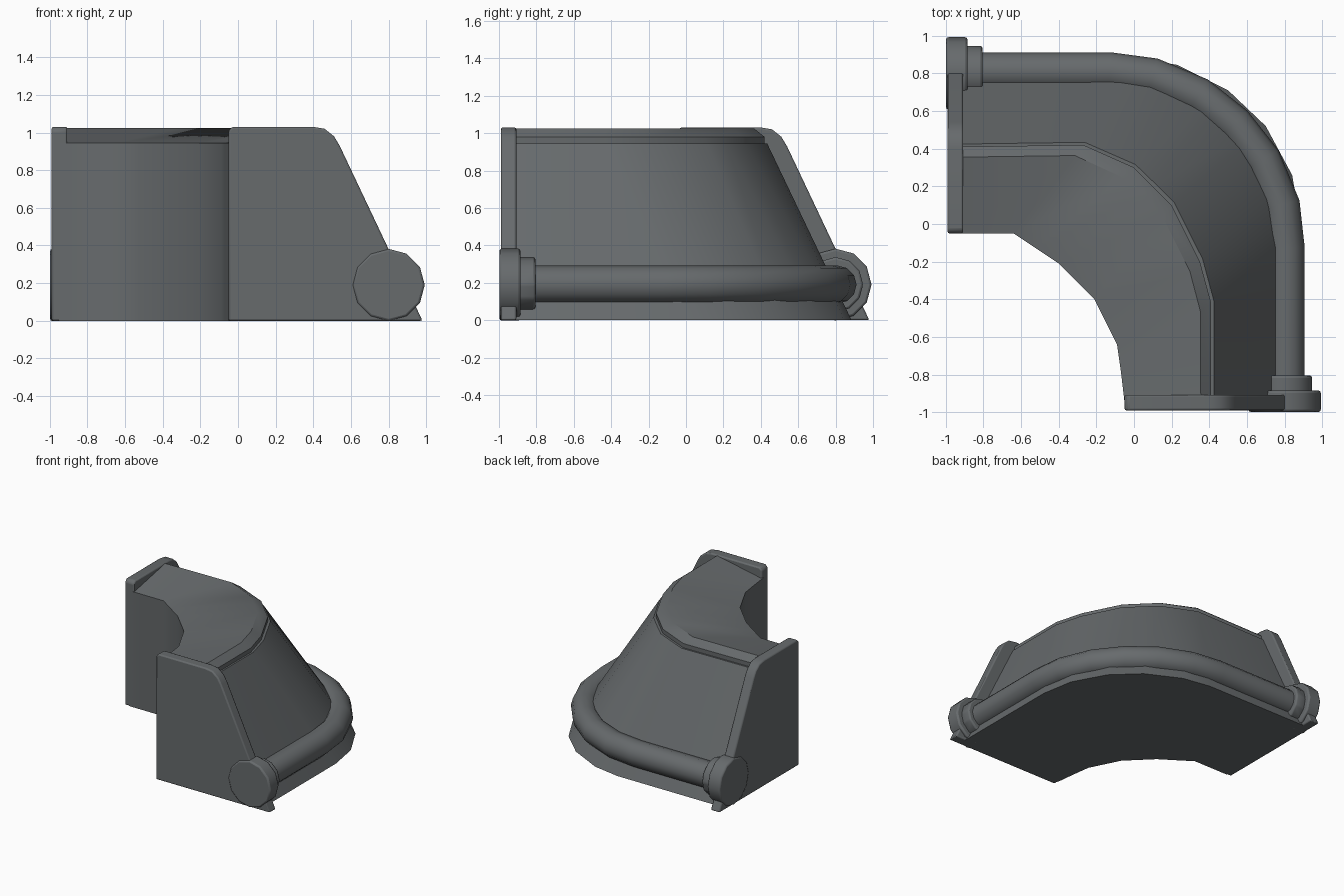
import bpy, bmesh, math
from mathutils import Vector, Matrix

cube = bpy.data.objects.get("Cube")
if cube:
    bpy.data.objects.remove(cube, do_unlink=True)

grey = bpy.data.materials.new("dark_grey")
grey.use_nodes = True
colour = (0.135, 0.146, 0.152, 1)
grey.diffuse_color = colour
grey.node_tree.nodes["Principled BSDF"].inputs["Base Color"].default_value = colour


def finish(bm, name, bevel=0, angle=40):
    bmesh.ops.recalc_face_normals(bm, faces=bm.faces)
    mesh = bpy.data.meshes.new(name)
    bm.to_mesh(mesh)
    bm.free()
    mesh.materials.append(grey)
    ob = bpy.data.objects.new(name, mesh)
    bpy.context.collection.objects.link(ob)
    if bevel:
        mod = ob.modifiers.new("soft_edges", "BEVEL")
        mod.width = bevel
        mod.segments = 2
        mod.limit_method = "ANGLE"
    bpy.ops.object.select_all(action="DESELECT")
    ob.select_set(True)
    bpy.context.view_layer.objects.active = ob
    bpy.ops.object.shade_smooth_by_angle(angle=math.radians(angle))
    return ob


# Curved wall: three plan rails joined into matching cross-sections
inner = [(-.95, -.05), (-.64, -.05), (-.52, -.13), (-.4, -.21),
         (-.21, -.4), (-.09, -.64), (-.07, -.78), (-.05, -.95)]
shoulder = [(-.95, .41), (-.27, .42), (0, .3), (.1, .2),
            (.2, .1), (.35, -.2), (.41, -.42), (.41, -.95)]
base = [(-.95, .885), (0, .885), (.23, .845), (.5, .71),
        (.7, .52), (.84, .26), (.885, 0), (.885, -.95)]

bm = bmesh.new()
sections = []
for i, s, b in zip(inner, shoulder, base):
    i, s, b = Vector(i), Vector(s), Vector(b)
    ring = [(i, 0), (i, .945), (s.lerp(i, .12), 1.025), (s, .98),
            (s, .945), (s.lerp(b, .03), .945), (b, 0)]
    sections.append([bm.verts.new((p.x, p.y, z)) for p, z in ring])
for a, b in zip(sections, sections[1:]):
    for k in range(len(a)):
        n = (k + 1) % len(a)
        bm.faces.new((a[k], b[k], b[n], a[n]))
bm.faces.new(sections[0])
bm.faces.new(sections[-1])
finish(bm, "curved_wall")

# End plates and pipe flanges, one set for each end of the bend
plate_profile = [(-.05, 0), (-.05, 1.01), (-.03, 1.03), (.4, 1.03),
                 (.46, 1.02), (.51, .98), (.54, .93), (.98, 0)]
swap = Matrix(((0, 1, 0, 0), (1, 0, 0, 0), (0, 0, 1, 0), (0, 0, 0, 1)))


def end_parts(prefix, matrix):
    bm = bmesh.new()
    face = bm.faces.new([bm.verts.new((x, -.99, z)) for x, z in plate_profile])
    out = bmesh.ops.extrude_face_region(bm, geom=[face])
    moved = [v for v in out["geom"] if isinstance(v, bmesh.types.BMVert)]
    bmesh.ops.translate(bm, verts=moved, vec=(0, .083, 0))
    bm.transform(matrix)
    finish(bm, prefix + "_end_plate", .01)

    for part, radius, start, end in (("flange", .192, -.998, -.885),
                                     ("collar", .147, -.9, -.805)):
        bm = bmesh.new()
        bmesh.ops.create_cone(bm, cap_ends=True, segments=12, radius1=radius,
                              radius2=radius, depth=end - start)
        bm.transform(Matrix.Translation((.8, (start + end) / 2, .19))
                     @ Matrix.Rotation(math.pi / 2, 4, "X"))
        bm.transform(matrix)
        finish(bm, prefix + "_pipe_" + part, .012)


end_parts("front", Matrix.Identity(4))
end_parts("right", swap)

# Pipe following the outside foot of the wall
path = [(-.95, .81), (-.13, .81), (.1, .78), (.34, .68), (.53, .53),
        (.68, .34), (.78, .1), (.805, -.13), (.805, -.95)]
curve = bpy.data.curves.new("pipe", "CURVE")
curve.dimensions = "3D"
curve.bevel_depth = .102
curve.bevel_resolution = 4
curve.use_fill_caps = True
spline = curve.splines.new("POLY")
spline.points.add(len(path) - 1)
for point, (x, y) in zip(spline.points, path):
    point.co = (x, y, .19, 1)
spline.use_smooth = True
curve.materials.append(grey)
bpy.context.collection.objects.link(bpy.data.objects.new("pipe", curve))
